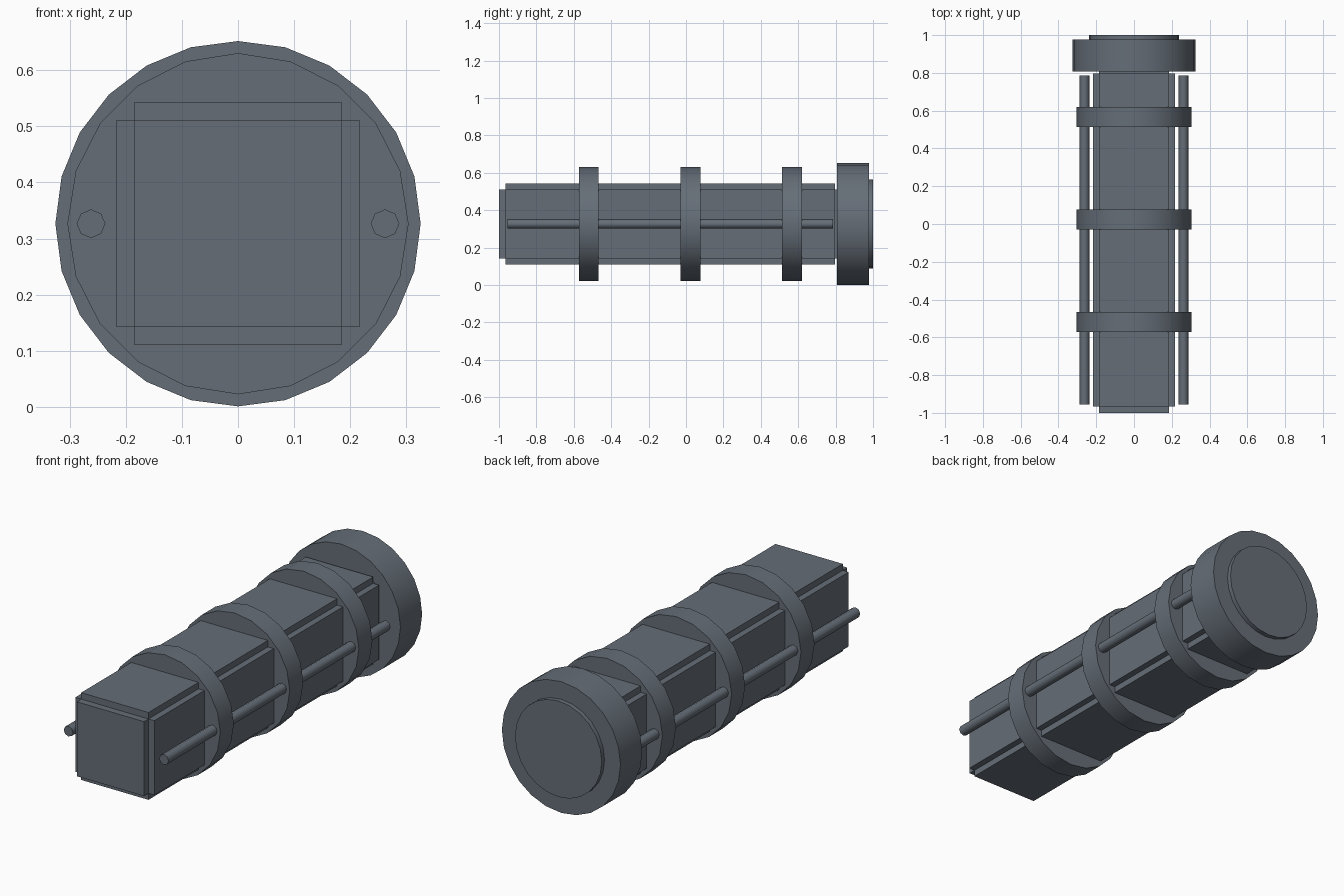
import bpy
from math import pi, radians

if "Cube" in bpy.data.objects:
    bpy.data.objects.remove(bpy.data.objects["Cube"])

ZC = 0.3265  # height of the long axis

steel = bpy.data.materials.new("blue_grey_metal")
steel.diffuse_color = (0.13, 0.155, 0.185, 1)
steel.use_nodes = True
steel.node_tree.nodes["Principled BSDF"].inputs["Base Color"].default_value = steel.diffuse_color


def finish(ob, name):
    ob.name = name
    ob.data.materials.append(steel)
    bpy.ops.object.transform_apply(location=False, rotation=True, scale=True)


def box(name, x0, x1, y0, y1, z0, z1):
    bpy.ops.mesh.primitive_cube_add(
        size=1, location=((x0 + x1) / 2, (y0 + y1) / 2, (z0 + z1) / 2))
    ob = bpy.context.object
    ob.scale = (x1 - x0, y1 - y0, z1 - z0)
    finish(ob, name)


def drum(name, radius, sides, y0, y1, x=0.0):
    # cylinder lying along y, smooth around its rim
    bpy.ops.mesh.primitive_cylinder_add(
        vertices=sides, radius=radius, depth=y1 - y0,
        location=(x, (y0 + y1) / 2, ZC), rotation=(pi / 2, 0, 0))
    finish(bpy.context.object, name)
    bpy.ops.object.shade_smooth_by_angle(angle=radians(50))


# square core and the four raised plates on its sides
H, P = 0.1845, 0.2165
Y0, Y1 = -0.965, 0.796
box("core", -H, H, -1.0, 0.82, ZC - H, ZC + H)
box("top_plate", -H, H, Y0, Y1, ZC + H, ZC + P)
box("bottom_plate", -H, H, Y0, Y1, ZC - P, ZC - H)
box("right_plate", H, P, Y0, Y1, ZC - H, ZC + H)
box("left_plate", -P, -H, Y0, Y1, ZC - H, ZC + H)

# three collars around the body
for i, y in enumerate((-0.52, 0.024, 0.566)):
    drum(f"collar_{i + 1}", 0.304, 20, y - 0.053, y + 0.053)

# thin rods along both sides
for side, x in (("left", -0.262), ("right", 0.262)):
    drum(f"{side}_rod", 0.0255, 8, -0.955, 0.785, x)

# end cap with a raised disc
drum("end_cap", 0.3255, 24, 0.808, 0.978)
drum("end_disc", 0.238, 24, 0.97, 1.0)
